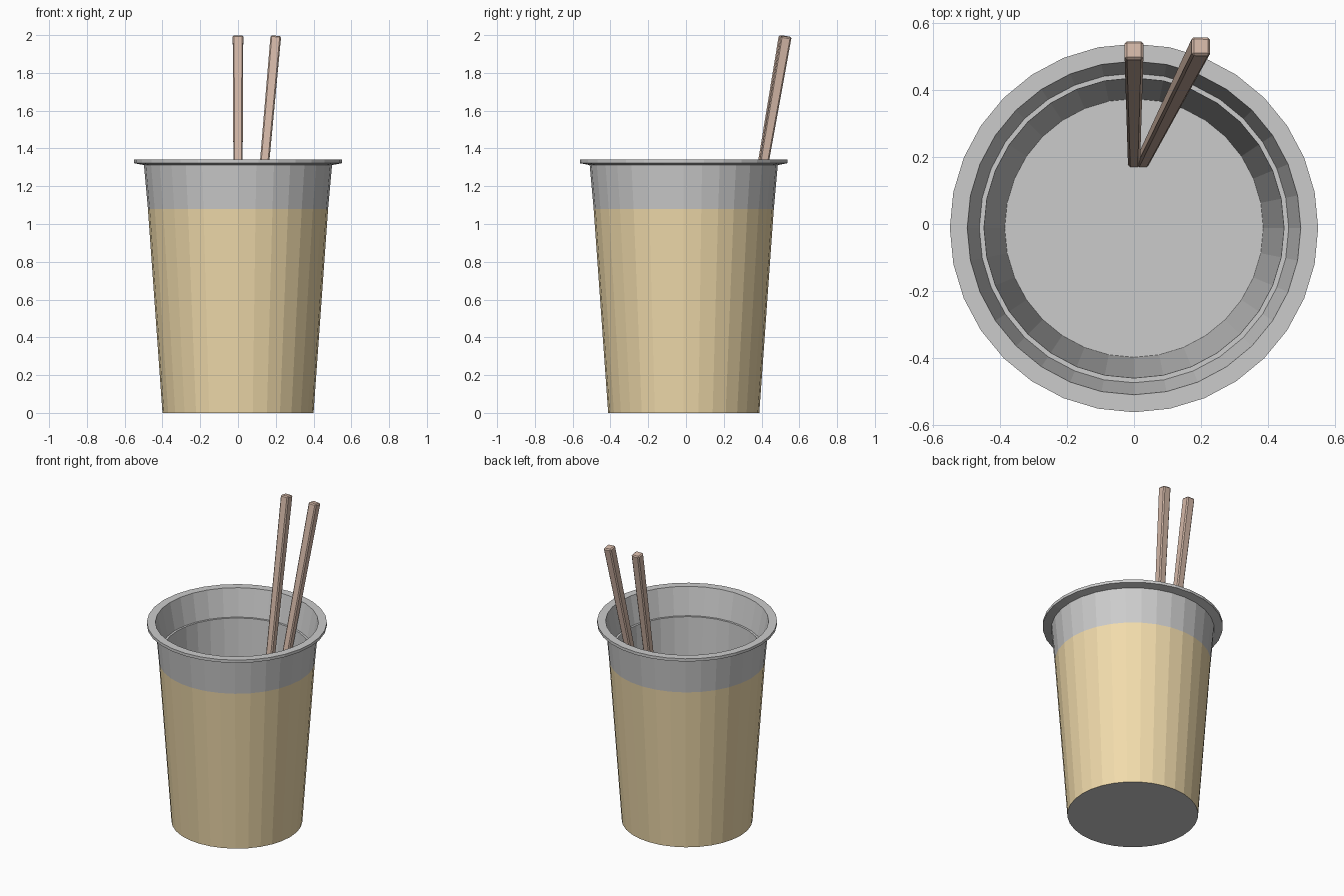
import bpy, bmesh, math
from mathutils import Vector

if "Cube" in bpy.data.objects:
    bpy.data.objects.remove(bpy.data.objects["Cube"])

SIDES = 32
CENTRE_Y = -0.012


def material(name, rgb):
    m = bpy.data.materials.new(name)
    m.diffuse_color = (*rgb, 1)
    m.use_nodes = True
    m.node_tree.nodes["Principled BSDF"].inputs["Base Color"].default_value = m.diffuse_color
    return m


def add_object(name, bm, *mats):
    bmesh.ops.recalc_face_normals(bm, faces=bm.faces)
    me = bpy.data.meshes.new(name)
    bm.to_mesh(me)
    bm.free()
    for m in mats:
        me.materials.append(m)
    ob = bpy.data.objects.new(name, me)
    bpy.context.collection.objects.link(ob)
    return ob


def lathe(name, profile, mats, band_slots):
    # revolve (radius, z) points and cap both ends with flat discs
    bm = bmesh.new()
    rings = [[bm.verts.new((r * math.cos(2 * math.pi * i / SIDES),
                            r * math.sin(2 * math.pi * i / SIDES), z))
              for i in range(SIDES)] for r, z in profile]
    for k, (a, b) in enumerate(zip(rings, rings[1:])):
        for i in range(SIDES):
            j = (i + 1) % SIDES
            f = bm.faces.new((a[i], a[j], b[j], b[i]))
            f.material_index = band_slots.get(k, 0)
    bm.faces.new(rings[0])
    bm.faces.new(rings[-1])
    return add_object(name, bm, *mats)


def chopstick(name, foot, tip, foot_w, tip_w, mat):
    # tapered square bar leaning from foot to tip
    foot, tip = Vector(foot), Vector(tip)
    axis = tip - foot
    bm = bmesh.new()
    bmesh.ops.create_cube(bm, size=1)
    for v in bm.verts:
        w = tip_w if v.co.z > 0 else foot_w
        v.co = (v.co.x * w, v.co.y * w, (v.co.z + 0.5) * axis.length)
    bmesh.ops.bevel(bm, geom=bm.edges[:], offset=0.007, segments=1, affect='EDGES')
    ob = add_object(name, bm, mat)
    ob.location = foot
    ob.rotation_mode = 'QUATERNION'
    ob.rotation_quaternion = Vector((0, 0, 1)).rotation_difference(axis)
    return ob


grey = material("cup_grey", (0.8, 0.8, 0.8))
gold = material("sleeve_gold", (0.88, 0.71, 0.41))
wood = material("stick_wood", (0.66, 0.48, 0.39))

# Cup: coloured lower wall, flared rim, inner step and floor
cup = lathe("cup", [
    (0.400, 0.000), (0.477, 1.080), (0.498, 1.312),   # outer wall
    (0.550, 1.322), (0.550, 1.341), (0.498, 1.341),   # rim
    (0.462, 1.160), (0.448, 1.160), (0.386, 0.040),   # inner wall and step
], (grey, gold), {0: 1})
cup.location.y = CENTRE_Y

# Pair of chopsticks resting on the floor and the rim
chopstick("chopstick_left", (0, 0.187, 0.04), (0, 0.519, 1.995), 0.036, 0.056, wood)
chopstick("chopstick_right", (0.026, 0.187, 0.04), (0.2, 0.531, 1.993), 0.036, 0.056, wood)
